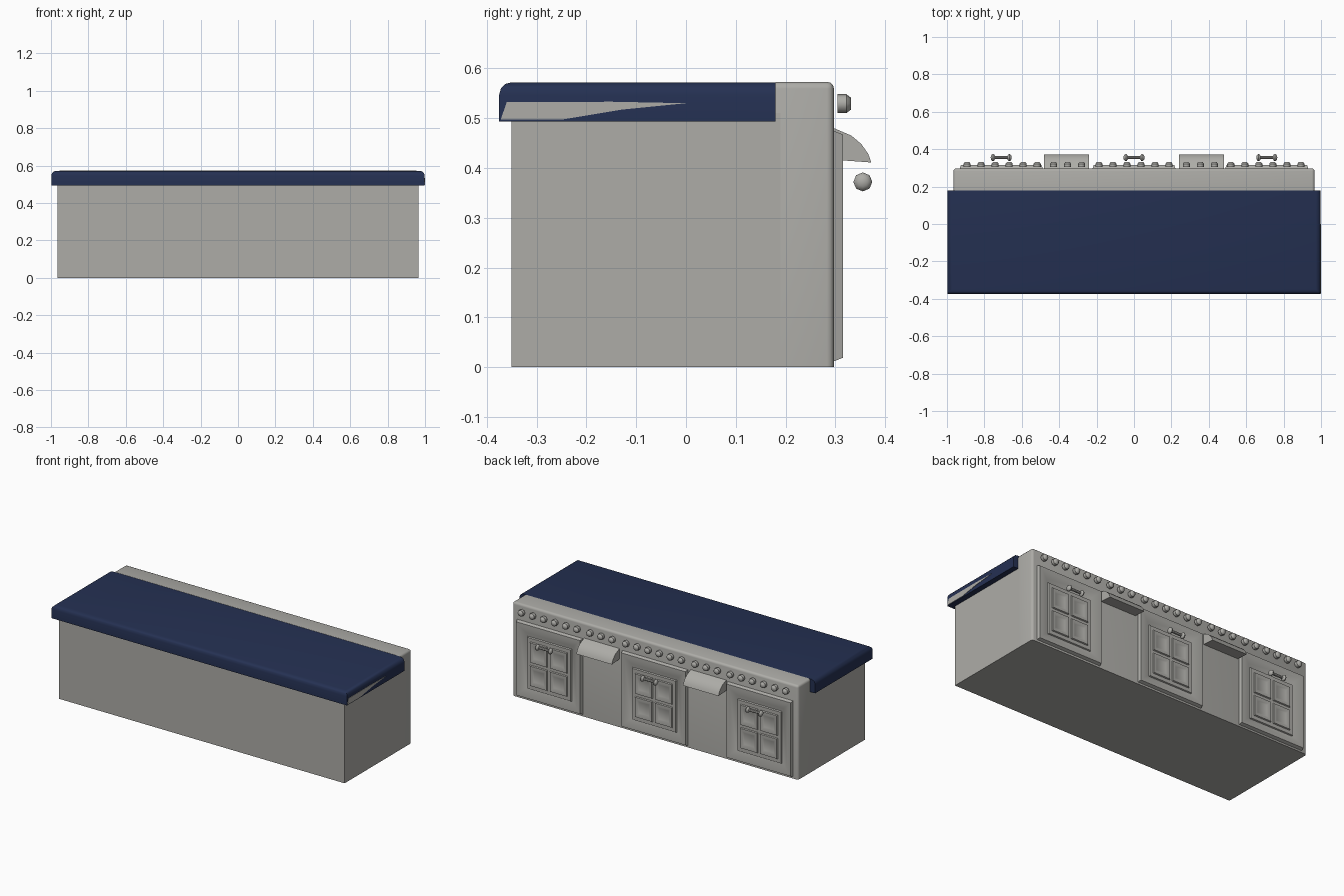
import bpy, bmesh, math
from mathutils import Matrix

if "Cube" in bpy.data.objects:
    bpy.data.objects.remove(bpy.data.objects["Cube"])


def material(name, rgb):
    m = bpy.data.materials.new(name)
    m.diffuse_color = (*rgb, 1)
    m.use_nodes = True
    m.node_tree.nodes["Principled BSDF"].inputs["Base Color"].default_value = m.diffuse_color
    return m


GREY = material("warm_grey", (0.42, 0.415, 0.39))
NAVY = material("navy_blue", (0.018, 0.03, 0.085))


def finish(name, bm, mat, fix=True, angle=35):
    if fix:
        bmesh.ops.recalc_face_normals(bm, faces=bm.faces)
    me = bpy.data.meshes.new(name)
    bm.to_mesh(me)
    bm.free()
    ob = bpy.data.objects.new(name, me)
    bpy.context.collection.objects.link(ob)
    me.materials.append(mat)
    bpy.ops.object.select_all(action='DESELECT')
    ob.select_set(True)
    bpy.context.view_layer.objects.active = ob
    bpy.ops.object.shade_smooth_by_angle(angle=math.radians(angle))
    return ob


def box(name, lo, hi, mat, pick=None, bevel=0.0, segments=3):
    """Box between two corners; edges whose midpoint passes pick() are rounded."""
    bm = bmesh.new()
    bmesh.ops.create_cube(bm, size=1)
    for v in bm.verts:
        v.co = [lo[i] if v.co[i] < 0 else hi[i] for i in range(3)]
    if pick:
        edges = [e for e in bm.edges if pick((e.verts[0].co + e.verts[1].co) / 2)]
        bmesh.ops.bevel(bm, geom=edges, offset=bevel, segments=segments,
                        profile=0.5, affect='EDGES')
    return finish(name, bm, mat)


def rings(name, cx, cz, steps):
    """Stepped rectangular moulding facing +y: (half width, half height, y)."""
    bm = bmesh.new()
    loops = []
    for w, h, y in steps:
        loops.append([bm.verts.new((cx + a * w, y, cz + b * h))
                      for a, b in ((1, -1), (-1, -1), (-1, 1), (1, 1))])
    for o, n in zip(loops, loops[1:]):
        for i in range(4):
            j = (i + 1) % 4
            bm.faces.new((o[i], o[j], n[j], n[i]))
    bm.faces.new(loops[-1])
    return finish(name, bm, GREY, fix=False)


def extrude_x(name, profile, x0, x1, mat):
    """Extrude a (y, z) outline along x."""
    bm = bmesh.new()
    face = bm.faces.new([bm.verts.new((x0, y, z)) for y, z in profile])
    ext = bmesh.ops.extrude_face_region(bm, geom=[face])
    for v in ext['geom']:
        if isinstance(v, bmesh.types.BMVert):
            v.co.x = x1
    return finish(name, bm, mat)


# Cabinet body and the tall panel carrying the doors
box("cabinet_body", (-0.965, -0.35, 0), (0.965, 0.19, 0.51), GREY)
box("door_panel", (-0.965, 0.18, 0), (0.965, 0.297, 0.573), GREY,
    lambda m: (m.z > 0.5 and m.y > 0.2) or (m.y > 0.29 and abs(m.x) > 0.9),
    0.014)

# Worktop with rounded front and ends, and the worn patch on its right end
box("worktop", (-0.998, -0.375, 0.493), (0.998, 0.18, 0.572), NAVY,
    lambda m: m.z > 0.56 and (m.y < -0.3 or abs(m.x) > 0.9), 0.025)
extrude_x("worn_patch", [(-0.372, 0.497), (-0.25, 0.497), (-0.13, 0.517), (0, 0.53),
                         (-0.15, 0.533), (-0.36, 0.532)], 0.996, 1.0, GREY)

# Doors: moulded surround, raised leaf, four panes and a bar handle
for n, cx in enumerate((-0.71, 0, 0.71)):
    rings(f"door_surround_{n}", cx, 0.243,
          [(0.222, 0.232, 0.295), (0.216, 0.224, 0.315),
           (0.195, 0.203, 0.315), (0.158, 0.168, 0.300)])
    rings(f"door_leaf_{n}", cx, 0.232,
          [(0.150, 0.160, 0.299), (0.146, 0.156, 0.308)])
    for a in (-1, 1):
        for b in (-1, 1):
            rings(f"pane_{n}_{a}_{b}", cx + a * 0.067, 0.232 + b * 0.071,
                  [(0.060, 0.064, 0.306), (0.056, 0.060, 0.315),
                   (0.043, 0.046, 0.315), (0.032, 0.034, 0.3085)])
    bm = bmesh.new()
    turn = Matrix.Translation((cx, 0.355, 0.372)) @ Matrix.Rotation(math.pi / 2, 4, 'Y')
    bmesh.ops.create_cone(bm, cap_ends=True, segments=8, radius1=0.008,
                          radius2=0.008, depth=0.09, matrix=turn)
    for s in (-1, 1):
        bmesh.ops.create_uvsphere(bm, u_segments=8, v_segments=6, radius=0.019,
                                  matrix=turn @ Matrix.Translation((0, 0, s * 0.044))
                                  @ Matrix.Scale(0.65, 4, (0, 0, 1)))
    finish(f"door_handle_{n}", bm, GREY)

# Curved hoods between the doors
for s in (-1, 1):
    cx = s * 0.36
    extrude_x("hood_left" if s < 0 else "hood_right",
              [(0.29, 0.417), (0.372, 0.411), (0.366, 0.428), (0.352, 0.448),
               (0.332, 0.465), (0.29, 0.483)], cx - 0.12, cx + 0.12, GREY)

# Row of knobs along the top rail
xs = [c + (i - 2.5) * 0.075 for c in (-0.705, 0, 0.705) for i in range(6)]
xs += [s * 0.355 + i * 0.075 for s in (-1, 1) for i in (-1, 0, 1)]
for n, x in enumerate(sorted(xs)):
    bm = bmesh.new()
    for y, d, r0, r1 in ((0.313, 0.018, 0.019, 0.019), (0.3265, 0.009, 0.019, 0.012)):
        bmesh.ops.create_cone(bm, cap_ends=True, segments=8, radius1=r0, radius2=r1,
                              depth=d, matrix=Matrix.Translation((x, y, 0.529))
                              @ Matrix.Rotation(-math.pi / 2, 4, 'X'))
    finish(f"knob_{n}", bm, GREY, angle=60)
